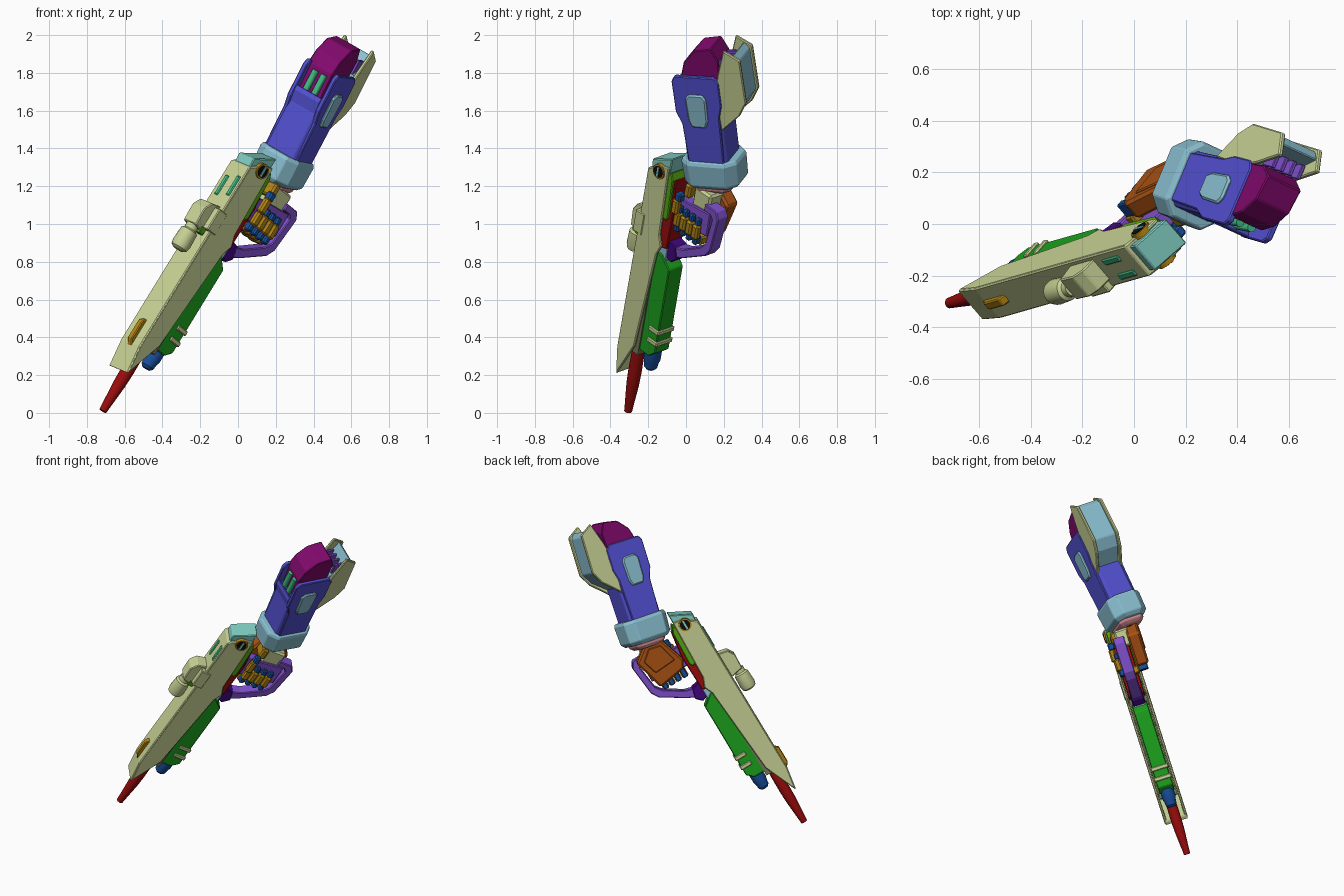
import bpy, bmesh
from mathutils import Vector, Matrix

if "Cube" in bpy.data.objects:
    bpy.data.objects.remove(bpy.data.objects["Cube"])


class Frame:
    """Local axes for a part group: a along, b up, c sideways."""
    def __init__(self, origin, a, b, c):
        self.o, self.a, b = Vector(origin), Vector(a).normalized(), Vector(b)
        self.b = (b - self.a * b.dot(self.a)).normalized()
        n = self.a.cross(self.b)
        self.c = n if n.dot(Vector(c)) > 0 else -n

    def __call__(self, x, y, z):
        return self.o + self.a * x + self.b * y + self.c * z


# gun: forward, up, right      arm: along, back, side
GUN = Frame((0.019, -0.022, 0.992), (-.516, -.145, -.844), (-.58, -.667, .469), (.635, -.73, -.254))
ARM = Frame((.405, .10, 1.65), (.452, -.118, .884), (.381, .915, -.073), (.8, -.37, -.46))

COL = dict(cream=(.78, .82, .58), blue=(.33, .32, .82), light=(.54, .75, .82), magenta=(.50, .07, .42),
           green=(.13, .62, .13), lime=(.34, .65, .10), red=(.60, .08, .08), purple=(.50, .32, .80),
           dark=(.26, .06, .48), orange=(.65, .32, .10), gold=(.70, .52, .10), navy=(.12, .32, .62),
           pink=(.85, .55, .57), black=(.08, .08, .09), cyan=(.50, .80, .76), mint=(.27, .75, .52),
           shade=(.45, .47, .36))
mats = {}


def finish(name, bm, col, bevel=0.0, smooth=False):
    bmesh.ops.recalc_face_normals(bm, faces=bm.faces)
    me = bpy.data.meshes.new(name)
    bm.to_mesh(me)
    bm.free()
    ob = bpy.data.objects.new(name, me)
    bpy.context.collection.objects.link(ob)
    if col not in mats:
        mats[col] = bpy.data.materials.new(col)
        mats[col].diffuse_color = (*[v ** 2.2 for v in COL[col]], 1)
    me.materials.append(mats[col])
    if bevel:
        m = ob.modifiers.new("edge", 'BEVEL')
        m.width, m.segments = bevel, 1
    if smooth:
        bpy.context.view_layer.objects.active = ob
        ob.select_set(True)
        bpy.ops.object.shade_smooth_by_angle()
        ob.select_set(False)
    return ob


def prism(name, f, pts, lo, hi, col, bevel=.005, quads=None):
    """Profile in the first two axes, extruded lo..hi along the third."""
    bm = bmesh.new()
    vs = [bm.verts.new(f(x, y, lo)) for x, y in pts]
    faces = [bm.faces.new([vs[i] for i in q]) for q in (quads or [range(len(pts))])]
    r = bmesh.ops.extrude_face_region(bm, geom=faces, use_keep_orig=True)
    bmesh.ops.translate(bm, vec=f.c * (hi - lo), verts=[v for v in r['geom'] if isinstance(v, bmesh.types.BMVert)])
    return finish(name, bm, col, bevel)


def box(name, f, x, y, z, col, bevel=.005):
    return prism(name, f, [(x[0], y[0]), (x[1], y[0]), (x[1], y[1]), (x[0], y[1])], z[0], z[1], col, bevel)


def skin(bm, rings):
    n = len(rings[0])
    for r, s in zip(rings, rings[1:]):
        for i in range(n):
            bm.faces.new((r[i], r[(i + 1) % n], s[(i + 1) % n], s[i]))
    bm.faces.new(rings[0])
    bm.faces.new(rings[-1])


def loft(name, f, sections, col, bevel=.004):
    """Chamfered rectangles along the first axis: (x, ycentre, yhalf, zhalf, chamfer)."""
    bm = bmesh.new()
    rings = []
    for x, yc, a, b, c in sections:
        o = [(a, b - c), (a - c, b), (c - a, b), (-a, b - c), (-a, c - b), (c - a, -b), (a - c, -b), (a, c - b)]
        rings.append([bm.verts.new(f(x, yc + y, z)) for y, z in o])
    skin(bm, rings)
    return finish(name, bm, col, bevel)


def tube(name, path, col, n=16):
    """Turned part: list of (point, radius) along a straight axis."""
    bm = bmesh.new()
    ax = (path[-1][0] - path[0][0]).to_track_quat('Z', 'Y').to_matrix()
    skin(bm, [[bm.verts.new(p + ax @ (Matrix.Rotation(6.28319 * i / n, 3, 'Z') @ Vector((r, 0, 0))))
               for i in range(n)] for p, r in path])
    return finish(name, bm, col, 0, True)


# --- gun shell: two cheeks, a roof and a dark core, open underneath
cheek = [(-.32, .15), (-.255, .235), (.87, .24), (1.025, .215), (.80, .12), (.2, .075), (.14, .05), (.08, .075), (-.33, .09)]
for side, lo in (("left", -.08), ("right", .062)):
    prism("shell_cheek_" + side, GUN, cheek, lo, lo + .018, 'cream')
prism("shell_roof", GUN, [(-.31, .16), (-.255, .24), (.87, .243), (1.025, .218), (1.0, .203), (.86, .22), (-.24, .215), (-.29, .15)],
      -.078, .078, 'cream')
box("shell_core", GUN, (-.24, .85), (.1, .2), (-.06, .06), 'shade', 0)
prism("rear_block", GUN, [(-.385, .09), (-.31, .232), (-.2, .22), (-.2, .09)], -.064, .064, 'cyan')
tube("pin_ring", [(GUN(-.28, .152, -.088), .042), (GUN(-.28, .152, .088), .042)], 'gold', 24)
tube("pin_core", [(GUN(-.28, .152, -.091), .033), (GUN(-.28, .152, .091), .033)], 'black', 24)
box("pin_slot", GUN, (-.31, -.25), (.146, .158), (-.094, .094), 'cyan', 0)

# --- details on the roof
for i, t in enumerate((-.035, .045)):
    box(f"roof_slot_{i}", GUN, (-.17 - i * .02, -.05 - i * .02), (.22, .247), (t - .014, t + .014), 'mint')
prism("front_sight", GUN, [(.71, .23), (.74, .265), (.85, .265), (.89, .235)], -.018, .018, 'gold')
prism("scope_mount", GUN, [(.0, .23), (.015, .3), (.06, .33), (.16, .325), (.18, .23)], -.06, .045, 'cream')
box("scope_side", GUN, (.02, .15), (.2, .27), (.04, .084), 'cream')
box("scope_side_lens", GUN, (.145, .185), (.245, .28), (.01, .05), 'lime', .003)
tube("scope_knob", [(GUN(x, .3, 0), r) for x, r in ((.16, .035), (.19, .035), (.2, .048), (.28, .052), (.305, .046), (.315, .03))], 'cream', 20)

# --- barrel, magazine and lower parts
tube("barrel", [(GUN(x, .155, 0), r) for x, r in ((.82, .034), (1.0, .036), (1.08, .034), (1.22, .023), (1.25, .021))], 'red', 16)
prism("magazine", GUN, [(.2, .06), (.26, -.012), (.78, -.012), (.82, .03), (.82, .14), (.2, .14)], -.052, .052, 'green')
for i, x in enumerate((.64, .71)):
    box(f"magazine_band_{i}", GUN, (x, x + .028), (-.02, .06), (-.06, .06), 'cream')
box("magazine_neck", GUN, (.15, .24), (.03, .12), (-.045, .045), 'light')
tube("light_tube", [(GUN(x, .05, 0), r) for x, r in ((.8, .046), (.86, .046), (.88, .04), (.91, .036), (.925, .022))], 'navy', 16)
prism("receiver", GUN, [(-.27, .05), (-.25, .12), (.17, .12), (.15, .03), (-.1, .025)], -.055, .055, 'red')
prism("side_rail", GUN, [(-.31, .075), (-.28, .1), (-.03, .085), (-.015, .06), (-.04, .045), (-.27, .055)], -.07, .07, 'lime')
prism("guard_mount", GUN, [(.1, .04), (.2, .05), (.22, .0), (.18, -.04), (.11, -.02)], -.042, .042, 'dark')

# --- hand guard loop and grip
outer = [(.19, .0), (.15, -.08), (.05, -.235), (-.0, -.265), (-.2, -.285), (-.24, -.26), (-.24, -.17)]
inner = [(.12, .0), (.1, -.07), (.02, -.19), (-.02, -.22), (-.18, -.24), (-.2, -.22), (-.2, -.17)]
n = len(outer)
prism("hand_guard", GUN, outer + inner, -.038, .038, 'purple', .005,
      [(i, i + 1, n + i + 1, n + i) for i in range(n - 1)])
prism("grip", GUN, [(-.17, .04), (-.03, .04), (-.06, -.22), (-.2, -.22)], -.035, .035, 'purple')

# --- hand: back of hand, four wrapped fingers, thumb
prism("hand_back", GUN, [(-.29, -.03), (-.32, -.13), (-.235, -.245), (-.02, -.19), (-.05, -.0), (-.1, .03)], -.145, -.06, 'orange', .012)
prism("hand_back_plate", GUN, [(-.26, -.05), (-.28, -.13), (-.22, -.2), (-.12, -.17), (-.13, -.02)], -.152, -.14, 'orange')
for i in range(4):
    h = -.015 - .048 * i
    y = (h - .022, h + .022)
    z = (h - .017, h + .017)
    box(f"finger_{i}_base", GUN, (-.06, .01), z, (-.13, -.065), 'navy')
    box(f"finger_{i}_middle", GUN, (-.03, .02), y, (-.07, .03), 'gold', .008)
    box(f"finger_{i}_joint", GUN, (-.04, .012), z, (.02, .065), 'navy', .008)
    box(f"finger_{i}_tip", GUN, (-.11, -.025), y, (.035, .075), 'gold', .01)
    box(f"finger_{i}_end", GUN, (-.15, -.105), z, (.035, .065), 'navy', .008)
box("thumb_base", GUN, (-.29, -.21), (-.06, -.015), (-.06, .05), 'gold', .01)
box("thumb_joint", GUN, (-.23, -.18), (-.03, .01), (.04, .085), 'navy', .008)
box("thumb_tip", GUN, (-.19, -.1), (-.025, .02), (.05, .09), 'gold', .01)
box("heel_of_hand", GUN, (-.29, -.17), (-.19, -.06), (-.08, .02), 'cream', .012)

# --- wrist and cuff
tube("wrist_core", [(ARM(-.46, .01, 0), .055), (ARM(-.58, .0, .0), .05)], 'black', 12)
loft("wrist_ring", ARM, [(-.51, .01, .085, .075, .03), (-.49, .01, .105, .09, .03), (-.45, .01, .11, .095, .03)], 'pink')
loft("cuff", ARM, [(-.475, .01, .135, .1, .05), (-.45, .01, .155, .122, .055), (-.33, .01, .16, .125, .055),
                   (-.31, .01, .15, .117, .05)], 'light')

# --- forearm body with two flared side plates
loft("arm_body", ARM, [(-.37, .01, .115, .1, .02), (-.05, .01, .12, .1, .02), (.03, .02, .115, .1, .02)], 'blue')
plate = [(-.34, -.09), (-.09, -.1), (-.02, -.128), (.165, -.13), (.195, -.11), (.2, .11), (.17, .14), (.03, .14),
         (-.04, .12), (-.34, .11)]
hexa = [(-.10, -.04), (-.06, -.055), (.07, -.06), (.095, -.035), (.095, .04), (.07, .06), (-.06, .055), (-.10, .04)]
for side, s in (("left", -1), ("right", 1)):
    prism("arm_plate_" + side, ARM, plate, min(s * .08, s * .106), max(s * .08, s * .106), 'blue')
    prism("arm_badge_" + side, ARM, hexa, min(s * .1, s * .12), max(s * .1, s * .12), 'light', .008)
prism("arm_lip", ARM, [(-.05, -.11), (.02, -.13), (.05, -.125), (.02, -.09)], -.085, .085, 'blue')

# --- elbow joint and pistons
prism("elbow", ARM, [(.0, -.08), (.18, -.09), (.26, -.065), (.33, .0), (.35, .1), (.28, .135), (.03, .125)], -.1, .06, 'magenta', .005)
for i, b in enumerate((-.035, .02)):
    tube(f"piston_{i}", [(ARM(.02, -.1, b), .018), (ARM(.16, -.095, b), .018)], 'mint', 12)

# --- rear thruster channel: two cheeks, filler, slats
fin = [(-.12, .12), (.1, .11), (.22, .14), (.365, .19), (.315, .278), (.06, .283), (-.02, .235)]
for side, lo in (("left", -.1), ("right", .078)):
    prism("channel_cheek_" + side, ARM, fin, lo, lo + .02, 'cream')
prism("channel_filler", ARM, [(-.09, .12), (.2, .13), (.24, .19), (.335, .235), (.3, .265), (.06, .27), (-.01, .225)], -.082, .08, 'light')
for i in range(4):
    b = -.06 + .04 * i
    box(f"channel_slat_{i}", ARM, (.18, .29), (.14, .2), (b - .008, b + .008), 'purple', .003)

for m in bpy.data.materials:
    if m.users and not m.is_grease_pencil:
        m.use_nodes = True
        m.node_tree.nodes["Principled BSDF"].inputs["Base Color"].default_value = m.diffuse_color
